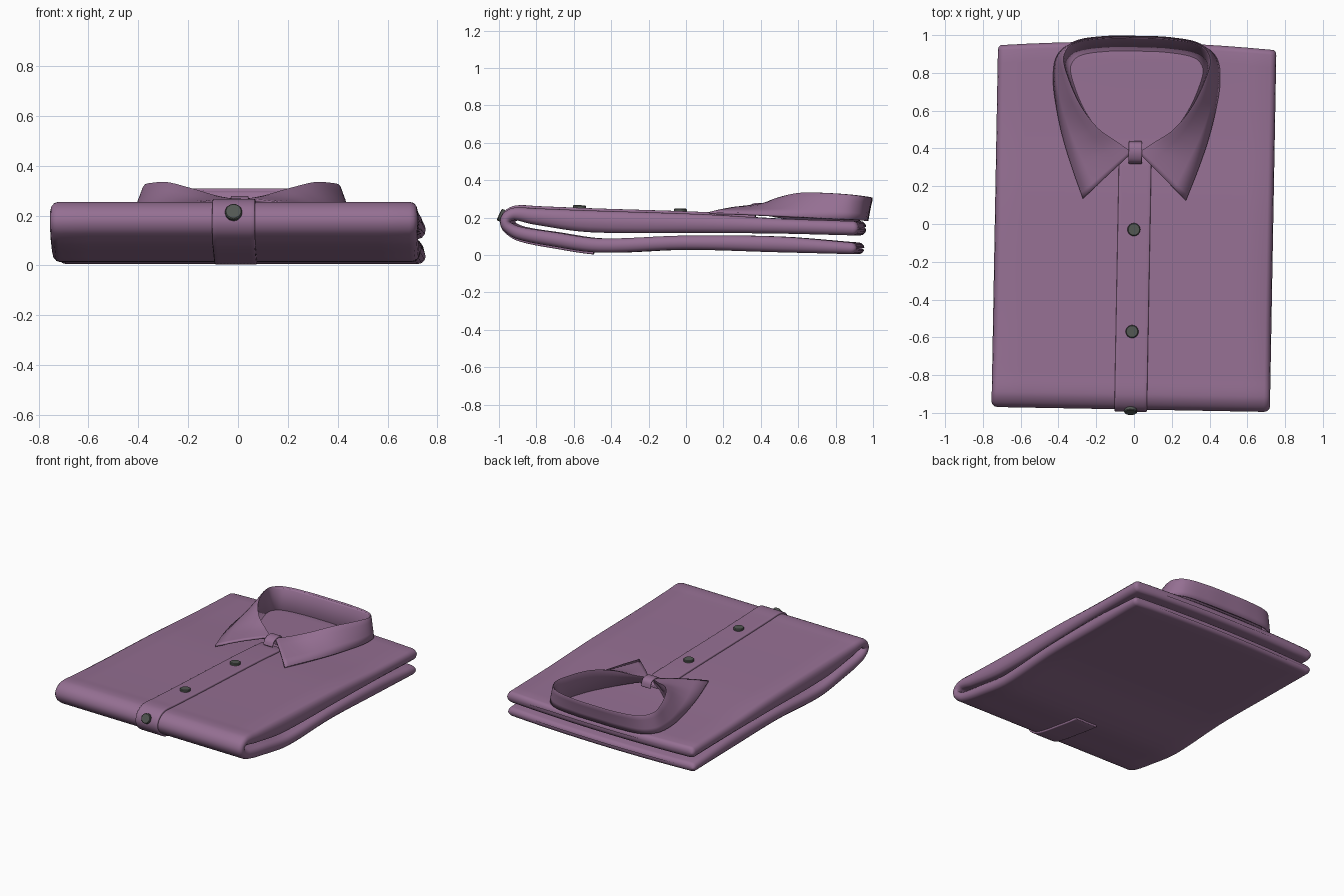
import bpy, bmesh, math
from mathutils import Vector

if "Cube" in bpy.data.objects:
    bpy.data.objects.remove(bpy.data.objects["Cube"])

TWIST = -0.018  # the whole shirt lies slightly turned


def material(name, rgb):
    m = bpy.data.materials.new(name)
    m.diffuse_color = (*rgb, 1)
    m.use_nodes = True
    m.node_tree.nodes["Principled BSDF"].inputs["Base Color"].default_value = m.diffuse_color
    return m


CLOTH = material("mauve cloth", (0.30, 0.16, 0.29))
BUTTON = material("dark grey button", (0.085, 0.095, 0.085))


def spline(pts, n):
    """Smooth curve through unevenly spaced points."""
    p = [Vector(q) for q in pts]
    d = [max((b - a).length, 1e-6) for a, b in zip(p, p[1:])]
    m = [(p[1] - p[0]) / d[0]]
    m += [(p[i + 1] - p[i - 1]) / (d[i] + d[i - 1]) for i in range(1, len(p) - 1)]
    m += [(p[-1] - p[-2]) / d[-1]]
    out = []
    for i in range(len(p) - 1):
        for k in range(n):
            s = k / n
            out.append(p[i] * (2*s**3 - 3*s**2 + 1) + m[i] * d[i] * (s**3 - 2*s**2 + s)
                       + p[i + 1] * (3*s**2 - 2*s**3) + m[i + 1] * d[i] * (s**3 - s**2))
    return out + [p[-1]]


def normals(path):
    res = []
    for i in range(len(path)):
        t = path[min(i + 1, len(path) - 1)] - path[max(i - 1, 0)]
        t = Vector((t[0], t[1])).normalized()
        res.append(Vector((t[1], -t[0])))
    return res


def make(name, verts, faces, mat, angle=40):
    me = bpy.data.meshes.new(name)
    me.from_pydata(verts, [], faces)
    bm = bmesh.new()
    bm.from_mesh(me)
    bmesh.ops.recalc_face_normals(bm, faces=bm.faces)
    bm.to_mesh(me)
    bm.free()
    me.materials.append(mat)
    ob = bpy.data.objects.new(name, me)
    bpy.context.collection.objects.link(ob)
    ob.rotation_euler.z = TWIST
    bpy.ops.object.select_all(action='DESELECT')
    bpy.context.view_layer.objects.active = ob
    ob.select_set(True)
    bpy.ops.object.shade_smooth_by_angle(angle=math.radians(angle))
    return ob


def sweep(name, path, width, side_r, end_r, bump=0.0, angle=40):
    """Padded strip along a (y, z, half thickness) path, with rounded sides and ends."""
    nor = normals(path)
    st = [(p[0], p[1], p[2], n, 0) for p, n in zip(path, nor)]
    for last in (False, True):
        p, n = (path[-1], nor[-1]) if last else (path[0], nor[0])
        tan = Vector((-n[1], n[0])) * (1 if last else -1)
        cap = []
        for a in (0.4, 0.8, 1.15, 1.4):
            q = Vector((p[0], p[1])) + tan * end_r * math.sin(a)
            cap.append((q[0], q[1], p[2] * math.cos(a), n, end_r * (1 - math.cos(a)) * 0.6))
        st = st + cap if last else cap[::-1] + st
    verts, faces = [], []
    for y, z, t, n, shrink in st:
        ring = []
        w = width - shrink - side_r
        for s in (1, -1):
            ring += [(-s * w + s * 2 * w * k / 12, s * t) for k in range(12)]
            ring += [(s * (w + side_r * math.sin(a * math.pi / 6)), s * t * math.cos(a * math.pi / 6))
                     for a in range(6)]
        for x, h in ring:
            yy, zz = y + n[0] * h, z + n[1] * h
            yy += bump * max(0, (yy - 0.5) / 0.43) * (1 - (x / width) ** 2)
            verts.append((x, yy, zz))
    r = len(ring)
    for i in range(len(st) - 1):
        for j in range(r):
            k = (j + 1) % r
            faces.append((i*r + j, i*r + k, (i + 1)*r + k, (i + 1)*r + j))
    faces += [tuple(range(r)), tuple(range((len(st) - 1) * r, len(st) * r))]
    return make(name, verts, faces, CLOTH, angle)


# Folded body: upper layer, front fold, lower layer
body_path = spline([(0.905, 0.143, 0.038), (0.5, 0.155, 0.04), (0.1, 0.168, 0.05),
                    (-0.5, 0.18, 0.058), (-0.8, 0.207, 0.043), (-0.9, 0.22, 0.034),
                    (-0.94, 0.205, 0.03), (-0.954, 0.178, 0.028), (-0.94, 0.15, 0.029),
                    (-0.88, 0.118, 0.034), (-0.7, 0.085, 0.038), (-0.45, 0.051, 0.038),
                    (0, 0.066, 0.038), (0.5, 0.057, 0.042), (0.895, 0.036, 0.031)], 6)
sweep("folded_body", body_path, 0.737, 0.032, 0.028, bump=0.03)

# Button placket, following the outer surface round the fold
outer = []
for p, n in zip(body_path, normals(body_path)):
    outer.append(Vector((p[0] + n[0] * (p[2] + 0.003), p[1] + n[1] * (p[2] + 0.003), 0.009)))
start = min(range(len(outer)), key=lambda i: abs(outer[i][0] - 0.36) + (outer[i][1] < 0.18))
end = min(range(len(outer)), key=lambda i: abs(outer[i][0] + 0.5) + (outer[i][1] > 0.1))
strip = outer[start:end + 1]
sweep("button_placket", strip, 0.086, 0.006, 0.004)

# Buttons on the placket
strip_n = normals(strip)
fine = list(zip(strip, strip_n))
for i, (y, z) in enumerate([(-0.03, 0.235), (-0.57, 0.25), (-1.0, 0.213)]):
    p, n = min(fine, key=lambda f: (f[0][0] - y) ** 2 + (f[0][1] - z) ** 2)
    if i < 2:
        p = Vector((y, p[1] + (p[0] - y) * n[0] / n[1], 0))
    prof = [(0.034, 0.0), (0.034, 0.015), (0.03, 0.019)]
    tan = Vector((n[1], -n[0]))
    verts, faces, S = [], [], 24
    for r, h in prof:
        for k in range(S):
            a = 2 * math.pi * k / S
            q = Vector((p[0], p[1])) + n * (h + 0.004) + tan * r * math.sin(a)
            verts.append((r * math.cos(a), q[0], q[1]))
    for j in range(2):
        faces += [(j*S + k, j*S + (k + 1) % S, (j + 1)*S + (k + 1) % S, (j + 1)*S + k) for k in range(S)]
    faces += [tuple(range(S)), tuple(range(2*S, 3*S))]
    make("button_%d" % (i + 1), verts, faces, BUTTON, 30)

# Collar: stand bottom, crease and outer leaf edge, right half from front to back
stand = [(0.02, 0.365, 0.23), (0.1, 0.41, 0.22), (0.2, 0.49, 0.2), (0.28, 0.6, 0.19),
         (0.34, 0.74, 0.185), (0.355, 0.83, 0.18), (0.31, 0.885, 0.175), (0.17, 0.91, 0.17),
         (0, 0.915, 0.17)]
crease = [(0.02, 0.375, 0.262), (0.1, 0.43, 0.277), (0.2, 0.5, 0.305), (0.295, 0.62, 0.328),
          (0.365, 0.77, 0.325), (0.388, 0.88, 0.317), (0.335, 0.955, 0.308), (0.18, 0.987, 0.303),
          (0, 0.992, 0.302)]
edge = [(0.272, 0.13, 0.225), (0.335, 0.3, 0.22), (0.385, 0.46, 0.212), (0.42, 0.62, 0.203),
        (0.437, 0.76, 0.195), (0.42, 0.88, 0.19), (0.345, 0.945, 0.185), (0.18, 0.965, 0.182),
        (0, 0.967, 0.182)]


def both_sides(half):
    return spline(half + [(-x, y, z) for x, y, z in half[-2::-1]], 6)


a, b, c = both_sides(stand), both_sides(crease), both_sides(edge)
rows = [a, b]
for s in (0.05, 0.25, 0.5, 0.75, 1.0):
    rows.append([p.lerp(q, s) + Vector((0, 0, 0.03 * s * (1 - s))) for p, q in zip(b, c)])
N = len(a)
verts = [tuple(v) for row in rows for v in row]
faces = [(i*N + j, i*N + j + 1, (i + 1)*N + j + 1, (i + 1)*N + j)
         for i in range(len(rows) - 1) for j in range(N - 1)]
collar = make("collar", verts, faces, CLOTH, 45)
sol = collar.modifiers.new("cloth thickness", 'SOLIDIFY')
sol.thickness = 0.012
sol.offset = 0

# Overlapping end of the neckband at the throat
sweep("neckband_tab", spline([(0.432, 0.225, 0.007), (0.42, 0.262, 0.007), (0.38, 0.272, 0.007),
                              (0.34, 0.258, 0.007), (0.325, 0.23, 0.007)], 4), 0.036, 0.005, 0.004)
